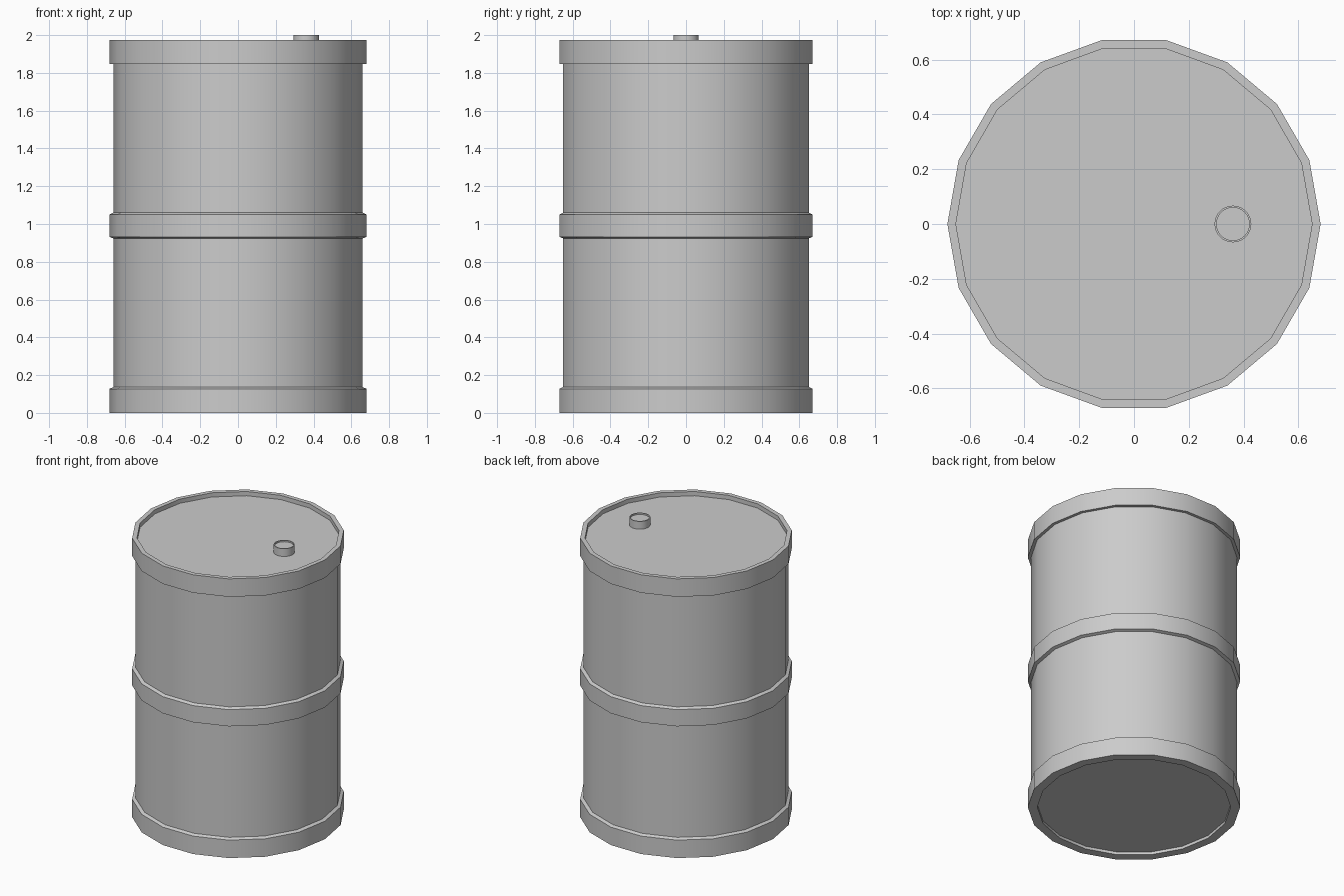
import bpy, bmesh, math

if "Cube" in bpy.data.objects:
    bpy.data.objects.remove(bpy.data.objects["Cube"])


def lathe(name, profile, sides, x=0.0):
    """Revolve an (r, z) profile around z; r = 0 ends close to a point."""
    bm = bmesh.new()
    rings = []
    for r, z in profile:
        if r == 0:
            rings.append([bm.verts.new((x, 0, z))] * sides)
        else:
            rings.append([bm.verts.new((x + r * math.cos(2 * math.pi * i / sides),
                                        r * math.sin(2 * math.pi * i / sides), z))
                          for i in range(sides)])
    for a, b in zip(rings, rings[1:]):
        for i in range(sides):
            j = (i + 1) % sides
            bm.faces.new(list(dict.fromkeys((a[i], a[j], b[j], b[i]))))
    bmesh.ops.recalc_face_normals(bm, faces=bm.faces)
    mesh = bpy.data.meshes.new(name)
    bm.to_mesh(mesh)
    bm.free()
    obj = bpy.data.objects.new(name, mesh)
    bpy.context.collection.objects.link(obj)
    bpy.ops.object.select_all(action='DESELECT')
    obj.select_set(True)
    bpy.context.view_layer.objects.active = obj
    bpy.ops.object.shade_smooth_by_angle(angle=math.radians(30))
    return obj


R = 0.681   # bands
B = 0.66    # barrel wall

# Barrel: recessed base, three raised bands, recessed lid
lathe("barrel", [
    (0, 0.02), (0.62, 0.02), (0.62, 0), (R, 0),
    (R, 0.127), (B, 0.137),
    (B, 0.924), (R, 0.932), (R, 1.05), (B, 1.06),
    (B, 1.848), (R, 1.848), (R, 1.975),
    (0.65, 1.975), (0.65, 1.945), (0, 1.945)], 18)

# Filler cap with a shallow dished top
lathe("filler_cap", [
    (0.067, 1.94), (0.067, 2.0), (0.06, 2.0), (0.06, 1.99), (0, 1.99)], 32, x=0.361)
